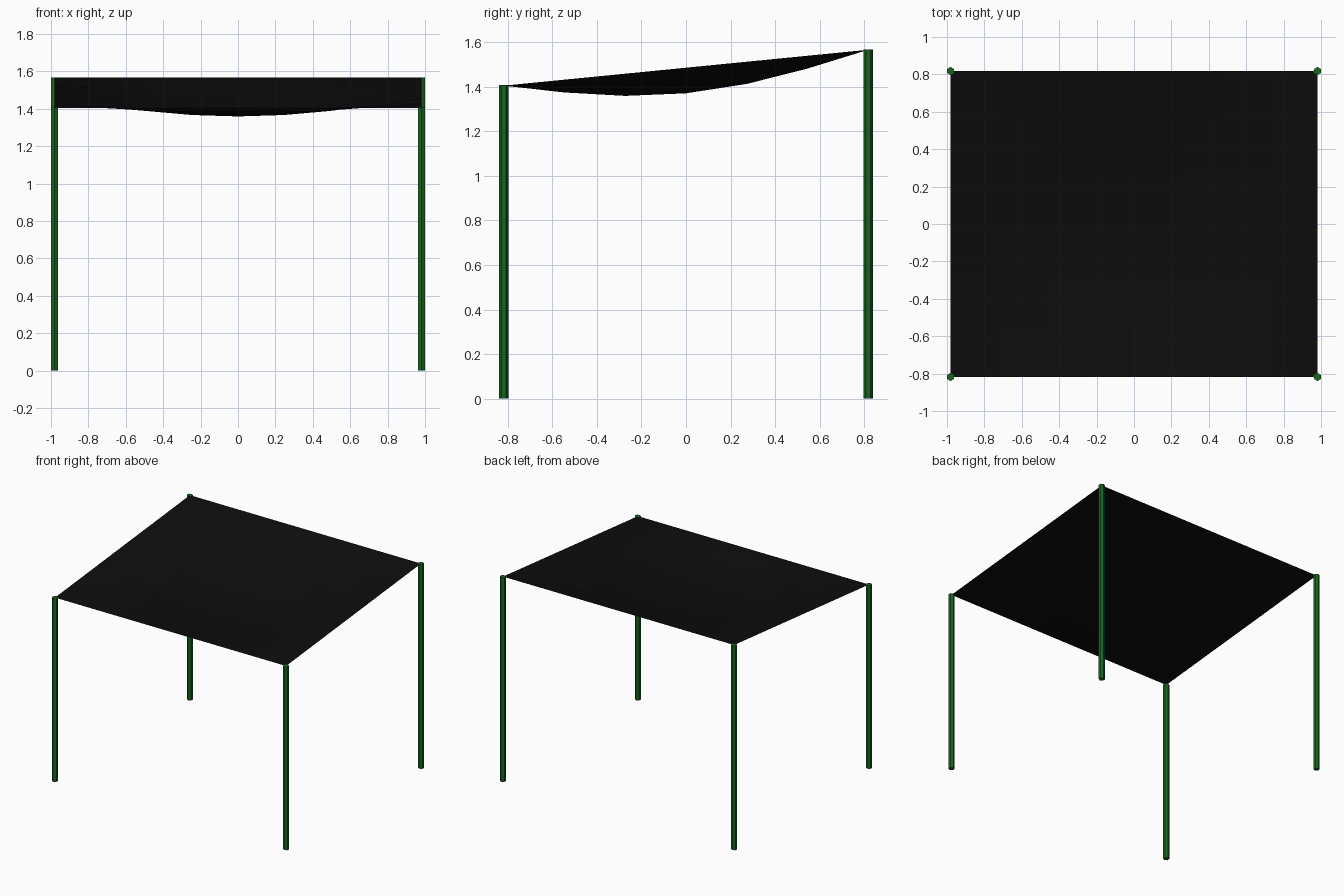
import bpy, bmesh
from math import sin, pi

if "Cube" in bpy.data.objects:
    bpy.data.objects.remove(bpy.data.objects["Cube"])

PX, PY = 0.981, 0.818          # pole positions
Z_FRONT, Z_BACK = 1.407, 1.568  # pole heights
SAG = 0.115


def material(name, color):
    m = bpy.data.materials.new(name)
    m.diffuse_color = color
    m.use_nodes = True
    m.node_tree.nodes["Principled BSDF"].inputs["Base Color"].default_value = m.diffuse_color
    return m


green = material("green_paint", (0.01, 0.13, 0.015, 1))
black = material("black_fabric", (0.004, 0.004, 0.004, 1))

# Hexagonal poles, taller at the back
for side, x in (("left", -PX), ("right", PX)):
    for end, y, h in (("front", -PY, Z_FRONT), ("back", PY, Z_BACK)):
        bpy.ops.mesh.primitive_cylinder_add(vertices=6, radius=0.0215, depth=h,
                                            location=(x, y, h / 2))
        pole = bpy.context.object
        pole.name = f"{end}_{side}_pole"
        pole.data.materials.append(green)

# Sloping canopy: a grid sagging towards its middle
bm = bmesh.new()
bmesh.ops.create_grid(bm, x_segments=8, y_segments=6, size=1)
for v in bm.verts:
    u, w = (v.co.x + 1) / 2, (v.co.y + 1) / 2
    z = Z_FRONT + (Z_BACK - Z_FRONT) * w - SAG * sin(pi * u) * sin(pi * w)
    v.co = (v.co.x * PX, v.co.y * PY, z - 0.002)
mesh = bpy.data.meshes.new("canopy")
bm.to_mesh(mesh)
bm.free()
mesh.materials.append(black)
canopy = bpy.data.objects.new("canopy", mesh)
bpy.context.collection.objects.link(canopy)
